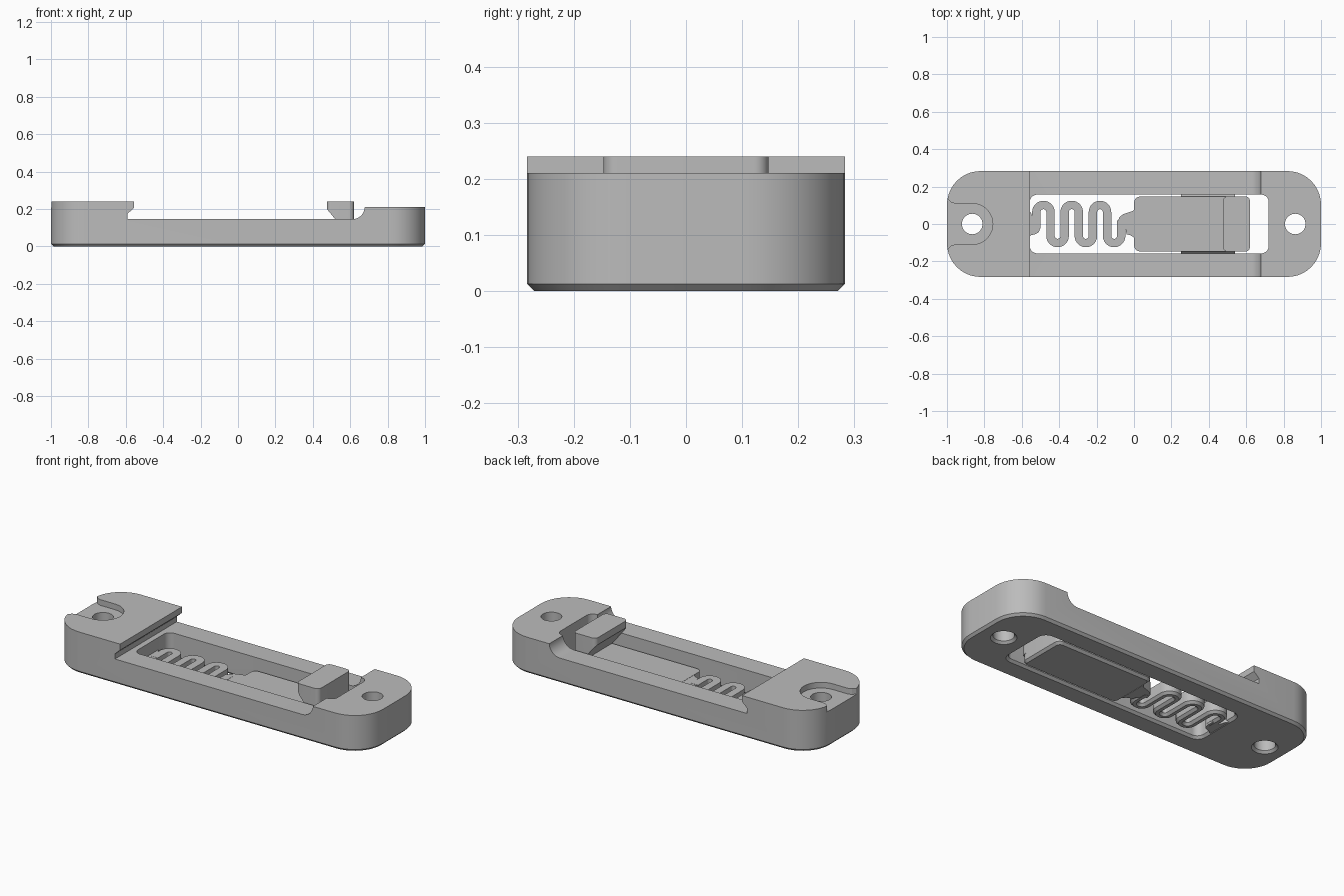
import bpy, bmesh, math

if "Cube" in bpy.data.objects:
    bpy.data.objects.remove(bpy.data.objects["Cube"])

grey = bpy.data.materials.new("plain grey")
grey.diffuse_color = (0.5, 0.5, 0.5, 1)
grey.use_nodes = True
grey.node_tree.nodes["Principled BSDF"].inputs["Base Color"].default_value = grey.diffuse_color
C = 0.013          # chamfer on the bottom edges
SLIDE_TOP = 0.075  # top of the spring and slider plate


def make(name, bm):
    bmesh.ops.recalc_face_normals(bm, faces=bm.faces)
    me = bpy.data.meshes.new(name)
    bm.to_mesh(me)
    bm.free()
    ob = bpy.data.objects.new(name, me)
    bpy.context.collection.objects.link(ob)
    me.materials.append(grey)
    return ob


def loft(name, rings):
    """Closed solid through rings of equal point count."""
    bm = bmesh.new()
    loops = [[bm.verts.new(p) for p in r] for r in rings]
    n = len(loops[0])
    bm.faces.new(loops[0])
    bm.faces.new(loops[-1])
    for a, b in zip(loops, loops[1:]):
        for i in range(n):
            j = (i + 1) % n
            bm.faces.new((a[i], a[j], b[j], b[i]))
    return make(name, bm)


def rounded(x0, x1, y0, y1, r, z, grow=0.0, seg=10):
    """Rounded rectangle ring, optionally grown or shrunk."""
    x0, x1, y0, y1, r2 = x0 - grow, x1 + grow, y0 - grow, y1 + grow, r + grow
    pts = []
    for k, (cx, cy) in enumerate([(x1 - r2, y1 - r2), (x0 + r2, y1 - r2),
                                  (x0 + r2, y0 + r2), (x1 - r2, y0 + r2)]):
        for i in range(seg + 1):
            a = math.pi / 2 * (k + i / seg)
            pts.append((cx + r2 * math.cos(a), cy + r2 * math.sin(a), z))
    return pts


def block(name, rect, r, z0, z1, flare):
    """Rounded block whose bottom edge is chamfered in (-) or flared out (+)."""
    return loft(name, [rounded(*rect, r, z0, flare), rounded(*rect, r, z0 + C),
                       rounded(*rect, r, z1)])


def prism_y(name, profile, half):
    return loft(name, [[(x, y, z) for x, z in profile] for y in (-half, half)])


def prism_z(name, outline, z0, z1):
    return loft(name, [[(x, y, z) for x, y in outline] for z in (z0, z1)])


def boolean(ob, other, op):
    m = ob.modifiers.new(op.lower(), 'BOOLEAN')
    m.operation, m.solver, m.object = op, 'EXACT', other
    bpy.context.view_layer.objects.active = ob
    bpy.ops.object.modifier_apply(modifier=m.name)
    bpy.data.objects.remove(other)


# Frame: rounded outline trimmed to the stepped side profile
frame = block("frame", (-1, 1, -0.283, 0.283), 0.18, 0, 0.3, -C)
ramp = [(0.61 + 0.068 * math.sin(a), 0.213 - 0.068 * math.cos(a))
        for a in (math.radians(10 * i) for i in range(9))]
side = [(-1.1, -0.1), (1.1, -0.1), (1.1, 0.21), (0.678, 0.21)] + ramp[::-1] + [
    (-0.59, 0.145), (-0.59, 0.175), (-0.557, 0.205), (-0.557, 0.24), (-1.1, 0.24)]
boolean(frame, prism_y("side_trim", side, 0.5), 'INTERSECT')

# Central slot, flared at the bottom
boolean(frame, loft("slot", [rounded(-0.557, 0.72, -0.157, 0.157, 0.04, z, g)
                             for z, g in ((-C, 2 * C), (C, 0), (0.4, 0))]), 'DIFFERENCE')

# Screw holes at both ends
for x in (-0.865, 0.862):
    rings = [[(x + r * math.cos(i * math.pi / 16), r * math.sin(i * math.pi / 16), z)
              for i in range(32)]
             for z, r in ((-C, 0.055 + 2 * C), (C, 0.055), (0.4, 0.055))]
    boolean(frame, loft("hole", rings), 'DIFFERENCE')

# Open U-shaped recess around the raised end's hole, flaring at its mouth
arc = [math.radians(-90 + 10 * i) for i in range(19)]
recess = [(-0.865 + 0.11 * math.cos(a), 0.11 * math.sin(a)) for a in arc]
mouth = [(-0.96, 0.11), (-0.98, 0.117), (-0.995, 0.133), (-1.0, 0.15), (-1.1, 0.15)]
recess += mouth + [(x, -y) for x, y in mouth[::-1]]
boolean(frame, prism_z("recess", recess, 0.207, 0.4), 'DIFFERENCE')

# Zigzag spring: six half-turn bends joined by straight legs
R, W, YC = 0.0378, 0.0225, 0.064
path = [(-0.522, -0.02)]
for k in range(6):
    cx, s = -0.522 + R + 2 * R * k, 1 if k % 2 == 0 else -1
    path += [(cx - R * math.cos(math.pi * i / 14), s * (YC + R * math.sin(math.pi * i / 14)))
             for i in range(15)]
path.append((path[-1][0], 0.02))
section = [(-W, SLIDE_TOP), (W, SLIDE_TOP), (W, C), (W - C, 0), (C - W, 0), (-W, C)]
rings = []
for i, (x, y) in enumerate(path):
    (ax, ay), (bx, by) = path[max(i - 1, 0)], path[min(i + 1, len(path) - 1)]
    d = math.hypot(bx - ax, by - ay)
    nx, ny = -(by - ay) / d, (bx - ax) / d
    rings.append([(x + nx * o, y + ny * o, z) for o, z in section])
spring = loft("spring", rings)

# Flared roots joining the spring to the frame and to the slider
prism_z("spring_root", [(-0.565, 0.075), (-0.55, 0.06), (-0.543, 0.03), (-0.5, 0.02),
                        (-0.5, -0.02), (-0.51, -0.045), (-0.53, -0.055),
                        (-0.55, -0.06), (-0.565, -0.075)], 0.001, SLIDE_TOP - 0.001)
prism_z("slider_neck", [(0.01, 0.085), (-0.005, 0.07), (-0.03, 0.062), (-0.06, 0.052),
                        (-0.08, 0.033), (-0.088, 0), (-0.044, -0.03), (-0.04, -0.055),
                        (-0.02, -0.06), (-0.005, -0.068), (0.01, -0.085)],
        0.001, SLIDE_TOP - 0.001)

# Slider plate
block("slider_plate", (0, 0.62, -0.147, 0.147), 0.035, 0, SLIDE_TOP, -C)

# Catch on the slider: rounded block with an undercut face
catch = loft("catch", [rounded(0.475, 0.62, -0.147, 0.147, 0.025, z) for z in (0.05, 0.24)])
boolean(catch, prism_y("undercut", [(0.40, 0.292), (0.40, 0.0), (0.62, 0.0), (0.62, 0.022)],
                       0.3), 'DIFFERENCE')

# Guide ridges along both sides of the slider
for name, s in (("guide_ridge_front", -1), ("guide_ridge_back", 1)):
    loft(name, [[(x, s * 0.14, 0.065), (x, s * 0.16, 0.042), (x, s * 0.14, 0.019)]
                for x in (0.25, 0.54)])

# Smooth the curved walls, keep edges crisp
for ob in list(bpy.context.scene.objects):
    bpy.ops.object.select_all(action='DESELECT')
    ob.select_set(True)
    bpy.context.view_layer.objects.active = ob
    bpy.ops.object.shade_smooth_by_angle(angle=math.radians(25))
